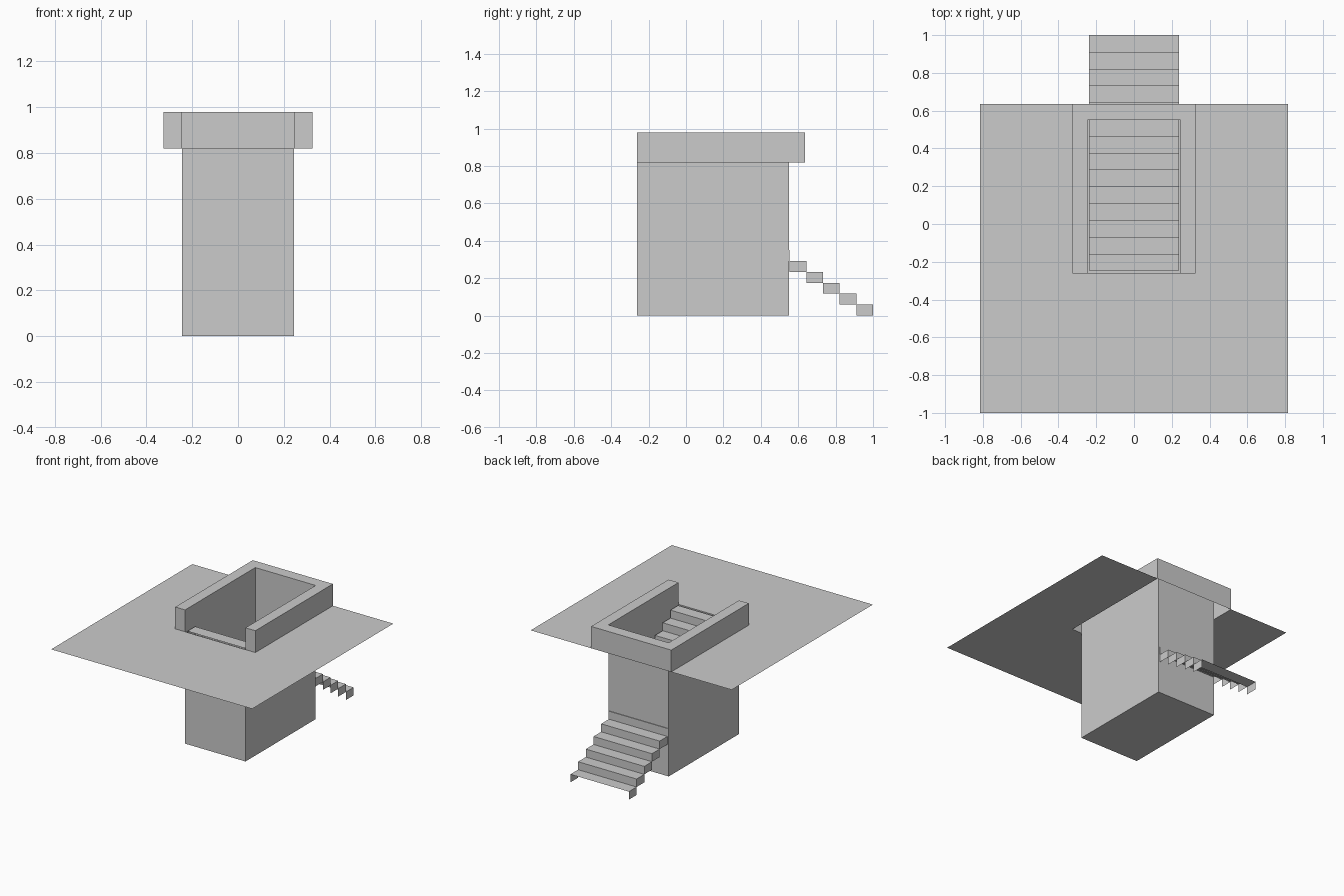
import bpy
import bmesh

cube = bpy.data.objects.get("Cube")
if cube:
    bpy.data.objects.remove(cube, do_unlink=True)

# One plain grey for everything
grey = bpy.data.materials.new("plain_grey")
grey.use_nodes = True
COLOUR = (0.6, 0.6, 0.6, 1)
grey.diffuse_color = COLOUR
grey.node_tree.nodes["Principled BSDF"].inputs["Base Color"].default_value = COLOUR

# Shared measurements
GROUND_Z, WALL_TOP = 0.82, 0.98
HALF_GROUND, HALF_OUTER, HALF_PIT, HALF_STAIR = 0.815, 0.325, 0.245, 0.237
FRONT, PIT_FRONT, PIT_BACK, BACK = -1.0, -0.263, 0.55, 0.635
STEPS, STAIR_FRONT, STAIR_BACK = 14, -0.247, 1.0


def finish(name, bm, recalc=True):
    bmesh.ops.remove_doubles(bm, verts=bm.verts, dist=0.0001)
    if recalc:
        bmesh.ops.recalc_face_normals(bm, faces=bm.faces)
    mesh = bpy.data.meshes.new(name)
    bm.to_mesh(mesh)
    bm.free()
    mesh.materials.append(grey)
    obj = bpy.data.objects.new(name, mesh)
    bpy.context.collection.objects.link(obj)
    return obj


def face(bm, points):
    return bm.faces.new([bm.verts.new(p) for p in points])


def mirrored(half):
    """Close a half outline across the x = 0 plane."""
    return half + [(-x, y) for x, y in reversed(half)]


def walls(bm, outline, z0, z1):
    for (ax, ay), (bx, by) in zip(outline, outline[1:] + outline[:1]):
        face(bm, [(ax, ay, z0), (bx, by, z0), (bx, by, z1), (ax, ay, z1)])


def cap(bm, outline, z):
    face(bm, [(x, y, z) for x, y in outline])


# Ground sheet with a notch under the parapet
bm = bmesh.new()
cap(bm, mirrored([(HALF_OUTER, PIT_FRONT), (HALF_OUTER, BACK),
                  (HALF_GROUND, BACK), (HALF_GROUND, FRONT)])[::-1], GROUND_Z)
bm.normal_update()
for f in bm.faces:
    if f.normal.z < 0:
        f.normal_flip()
finish("ground_sheet", bm, recalc=False)

# U-shaped parapet, open at the front and hollow below
bm = bmesh.new()
u_shape = mirrored([(HALF_PIT, PIT_BACK), (HALF_PIT, PIT_FRONT),
                    (HALF_OUTER, PIT_FRONT), (HALF_OUTER, BACK)])
walls(bm, u_shape, GROUND_Z, WALL_TOP)
cap(bm, u_shape, WALL_TOP)
finish("parapet", bm)

# Open-topped stairwell box
bm = bmesh.new()
well = mirrored([(HALF_PIT, PIT_FRONT), (HALF_PIT, PIT_BACK)])
walls(bm, well, 0, GROUND_Z)
cap(bm, well, 0)
finish("stairwell", bm)

# Stairs: thin treads, risers and side cheeks, open underneath
bm = bmesh.new()
rise = GROUND_Z / STEPS
run = (STAIR_BACK - STAIR_FRONT) / STEPS
w = HALF_STAIR
for i in range(STEPS):
    y0 = STAIR_BACK - i * run
    y1 = y0 - run
    z0, z1 = i * rise, (i + 1) * rise
    face(bm, [(w, y0, z1), (-w, y0, z1), (-w, y1, z1), (w, y1, z1)])
    if i > 0:
        face(bm, [(w, y0, z0), (-w, y0, z0), (-w, y0, z1), (w, y0, z1)])
    face(bm, [(w, y1, z0), (w, y0, z0), (w, y0, z1), (w, y1, z1)])
    face(bm, [(-w, y0, z0), (-w, y1, z0), (-w, y1, z1), (-w, y0, z1)])
finish("stairs", bm, recalc=False)
